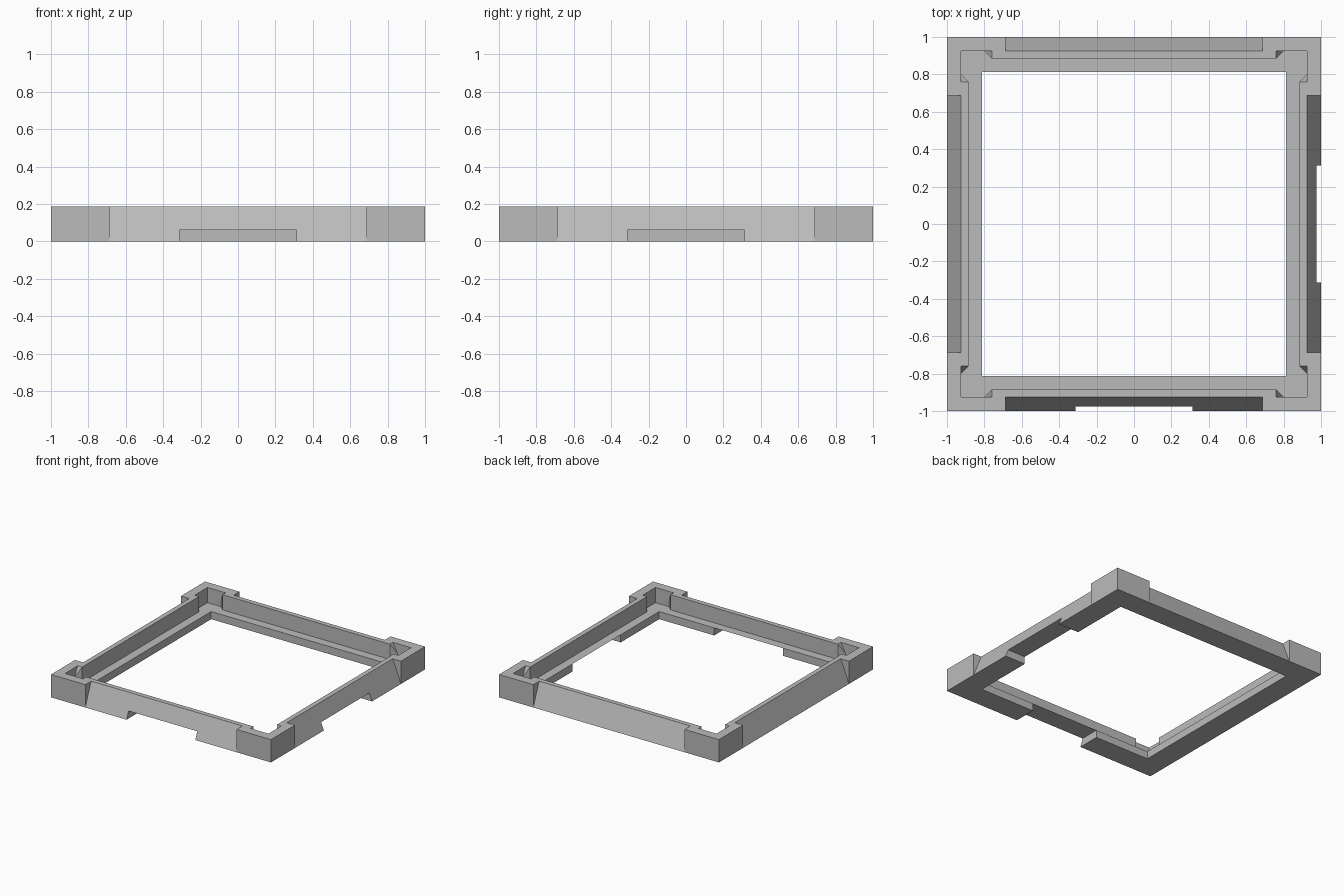
import bpy, bmesh
from math import radians
from mathutils import Matrix

cube = bpy.data.objects.get("Cube")
if cube:
    bpy.data.objects.remove(cube, do_unlink=True)

TOP, LEDGE = 0.1875, 0.0625          # wall height and ledge height
HOLE, INNER, POCKET = 0.8125, 0.885, 0.925   # half widths inside the frame

grey = bpy.data.materials.new("plain grey")
grey.use_nodes = True
grey.diffuse_color = (0.5, 0.5, 0.5, 1)
grey.node_tree.nodes["Principled BSDF"].inputs["Base Color"].default_value = (0.5, 0.5, 0.5, 1)


def hull(name, points, turn=0):
    """Convex solid through the points, turned about z by quarter turns."""
    bm = bmesh.new()
    for p in points:
        bm.verts.new(p)
    bmesh.ops.convex_hull(bm, input=bm.verts)
    bmesh.ops.dissolve_limit(bm, angle_limit=0.001, verts=bm.verts, edges=bm.edges)
    bmesh.ops.recalc_face_normals(bm, faces=bm.faces)
    bm.transform(Matrix.Rotation(radians(90 * turn), 4, "Z"))
    mesh = bpy.data.meshes.new(name)
    bm.to_mesh(mesh)
    bm.free()
    mesh.materials.append(grey)
    obj = bpy.data.objects.new(name, mesh)
    bpy.context.collection.objects.link(obj)
    return obj


def box(name, half_x, y0, y1, z0, z1, turn=0):
    return hull(name, [(x, y, z) for x in (-half_x, half_x)
                       for y in (y0, y1) for z in (z0, z1)], turn)


def combine(target, tool, operation):
    mod = target.modifiers.new(operation, "BOOLEAN")
    mod.operation, mod.solver, mod.object = operation, "EXACT", tool
    bpy.context.view_layer.objects.active = target
    bpy.ops.object.modifier_apply(modifier=mod.name)
    bpy.data.objects.remove(tool, do_unlink=True)


# Square tray with an open centre and a ledge around it
frame = box("square_frame", 1, -1, 1, 0, TOP)
combine(frame, box("centre_cutter", HOLE, -HOLE, HOLE, -0.1, 0.5), "DIFFERENCE")
combine(frame, box("pocket_cutter", POCKET, -POCKET, POCKET, LEDGE, 0.5), "DIFFERENCE")

for turn in range(4):
    # Thicker inner wall, its ends flaring towards the corners at the ledge
    back = 0.95
    wall = [(s * x, y, z) for s in (-1, 1) for x, y, z in (
        (0.76, -INNER, LEDGE), (0.76 + back - INNER, -back, LEDGE),
        (0.76, -INNER, TOP), (0.76, -back, TOP))]
    combine(frame, hull("inner_wall", wall, turn), "UNION")

    # Outside slopes inward between the corner blocks
    slope = (1 - POCKET) / TOP
    cut = [(x, y, z) for x in (-0.6875, 0.6875) for z in (-0.1, 0.3)
           for y in (-1.2, -1 + slope * z)]
    combine(frame, hull("slope_cutter", cut, turn), "DIFFERENCE")

# Openings under the front and left walls
for turn in (0, 1):
    combine(frame, box("notch_cutter", 0.3125, -1.2, -0.7, -0.1, LEDGE, turn), "DIFFERENCE")
